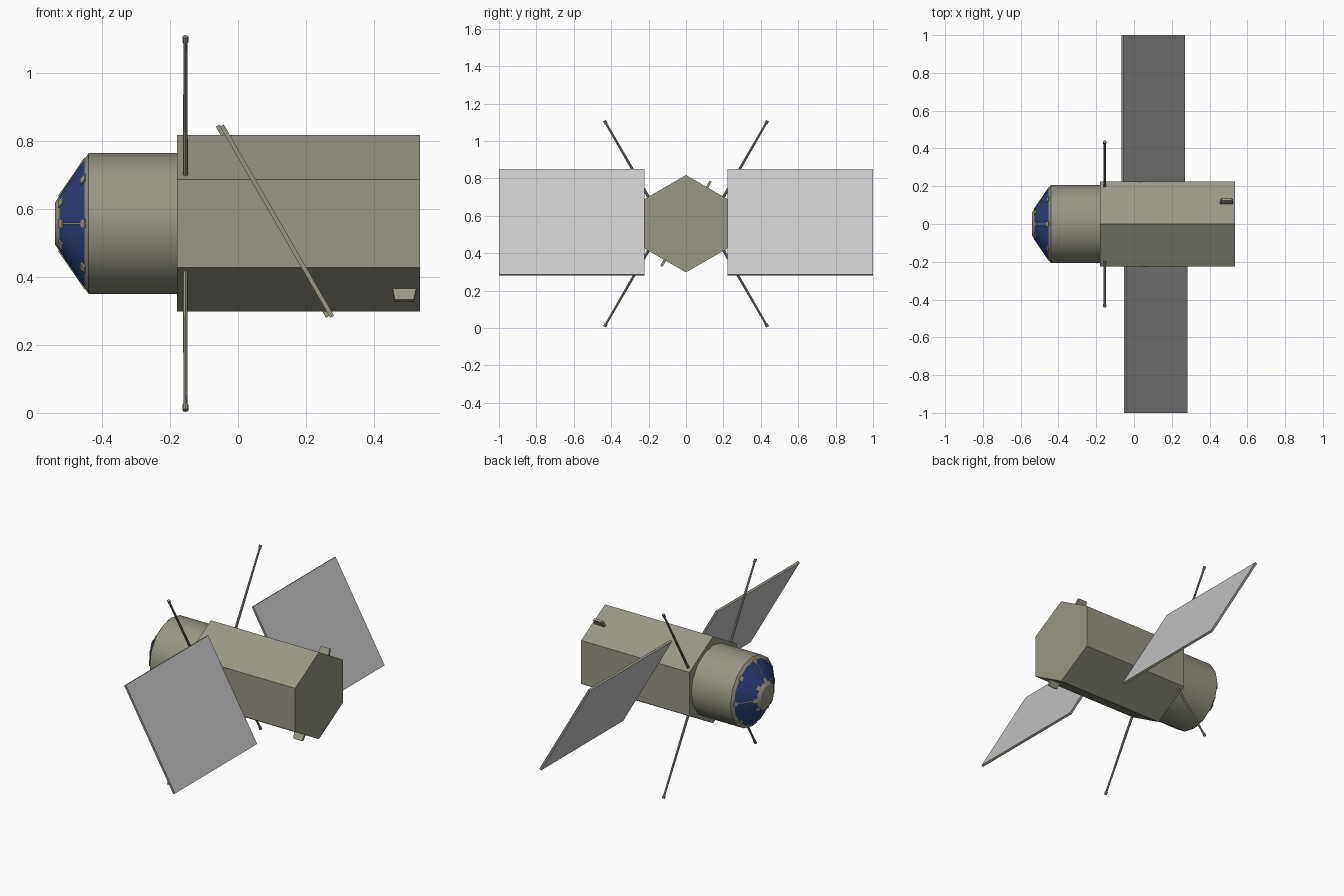
import bpy, bmesh
from math import sin, cos, radians, pi
from mathutils import Matrix, Vector

if "Cube" in bpy.data.objects:
    bpy.data.objects.remove(bpy.data.objects["Cube"])

AXIS_Z = 0.558  # height of the body's long axis


def material(name, rgb):
    m = bpy.data.materials.new(name)
    m.use_nodes = True
    m.diffuse_color = (*rgb, 1)
    m.node_tree.nodes["Principled BSDF"].inputs["Base Color"].default_value = (*rgb, 1)
    return m


HULL = material("hull beige", (0.315, 0.305, 0.235))
PANEL = material("panel grey", (0.58, 0.58, 0.58))
GLASS = material("window blue", (0.027, 0.053, 0.2))


def finish(name, bm, mats, smooth=False):
    bmesh.ops.recalc_face_normals(bm, faces=bm.faces)
    mesh = bpy.data.meshes.new(name)
    bm.to_mesh(mesh)
    bm.free()
    for m in mats:
        mesh.materials.append(m)
    ob = bpy.data.objects.new(name, mesh)
    ob.location.z = AXIS_Z
    bpy.context.collection.objects.link(ob)
    if smooth:
        bpy.ops.object.select_all(action="DESELECT")
        ob.select_set(True)
        bpy.context.view_layer.objects.active = ob
        bpy.ops.object.shade_smooth_by_angle(angle=radians(30))
    return ob


def revolve(bm, profile, sides, banded=()):
    """Lathe (x, radius) points round the x axis; listed bands get slot 1."""
    rings = [[bm.verts.new((x, r * sin(2 * pi * i / sides), r * cos(2 * pi * i / sides)))
              for i in range(sides)] for x, r in profile]
    for k, (a, b) in enumerate(zip(rings, rings[1:])):
        for i in range(sides):
            j = (i + 1) % sides
            f = bm.faces.new((a[i], a[j], b[j], b[i]))
            f.material_index = int(k in banded)
    bm.faces.new(rings[0])
    bm.faces.new(rings[-1])


def frame(origin, x, y, z):
    """Matrix with the given axes as columns."""
    return Matrix((x, y, z)).transposed().to_4x4() if origin is None else (
        Matrix.Translation(origin) @ Matrix((x, y, z)).transposed().to_4x4())


def box(bm, size, matrix):
    return bmesh.ops.create_cube(bm, size=1, matrix=matrix @ Matrix.Diagonal((*size, 1)))["verts"]


# Hexagonal main body
bm = bmesh.new()
revolve(bm, [(-0.18, 0.26), (0.536, 0.26)], 6)
finish("main_body", bm, [HULL])

# Round drum with a conical nose and a ring of windows
bm = bmesh.new()
revolve(bm, [(-0.17, 0.207), (-0.44, 0.207), (-0.452, 0.19), (-0.526, 0.082), (-0.539, 0.062)],
        16, banded=(2,))
finish("drum_and_nose", bm, [HULL, GLASS], smooth=True)

# Window clips and thin dividers lying on the cone
bm = bmesh.new()
for i in range(8):
    a = i * pi / 4
    out = Vector((0, sin(a), cos(a)))
    along = Vector((-0.074, 0, 0)) - out * 0.108
    start = Vector((-0.452, 0, 0)) + out * 0.19
    s = along.normalized()
    tangent = Vector((0, cos(a), -sin(a)))
    normal = s.cross(tangent)
    for t in (0.06, 0.94):
        box(bm, (0.022, 0.026, 0.006), frame(start + along * t, s, tangent, normal))
    if i % 2 == 0:
        box(bm, (along.length, 0.005, 0.005), frame(start + along / 2, s, tangent, normal))
finish("window_frames", bm, [HULL])

# Solar panels: grey faces with beige rims
for side, name, x in ((1, "back_solar_panel", 0.1025), (-1, "front_solar_panel", 0.115)):
    bm = bmesh.new()
    tilt = Matrix.Rotation(radians(-30), 4, "Y")
    box(bm, (0.013, 0.777, 0.65), Matrix.Translation((x, side * 0.6115, 0.007)) @ tilt)
    broad = tilt.to_3x3() @ Vector((1, 0, 0))
    bm.normal_update()
    for f in bm.faces:
        f.material_index = int(abs(f.normal.dot(broad)) > 0.9)
    finish(name, bm, [HULL, PANEL])

# Four antenna masts, square to the sloping hull faces
for sy, depth in ((1, "back"), (-1, "front")):
    for sz, level in ((1, "upper"), (-1, "lower")):
        bm = bmesh.new()
        d = Vector((0, sy * 0.5, sz * 0.866))
        base = Vector((-0.155, sy * 0.2, sz * 0.142))
        turn = d.to_track_quat("Z", "Y").to_matrix().to_4x4()
        for lo, hi, r1, r2 in ((0, 0.46, 0.0075, 0.0055), (0.452, 0.472, 0.0085, 0.0085)):
            bmesh.ops.create_cone(bm, cap_ends=True, segments=8, radius1=r1, radius2=r2,
                                  depth=hi - lo,
                                  matrix=Matrix.Translation(base + d * (lo + hi) / 2) @ turn)
        finish(f"{depth}_{level}_mast", bm, [HULL], smooth=True)

# Two small tapered fins near the tail
for s, name in ((1, "upper_fin"), (-1, "lower_fin")):
    bm = bmesh.new()
    n = Vector((0, s * 0.5, s * 0.866))
    t = Vector((0, s * 0.866, s * -0.5))
    centre = Vector((0.49, s * 0.113, s * 0.195)) + n * 0.017
    for v in box(bm, (0.07, 0.014, 0.04), frame(centre, Vector((1, 0, 0)), t, n)):
        if (v.co - centre).dot(n) > 0:
            v.co.x = centre.x + (v.co.x - centre.x) * 0.8
    finish(name, bm, [HULL])
